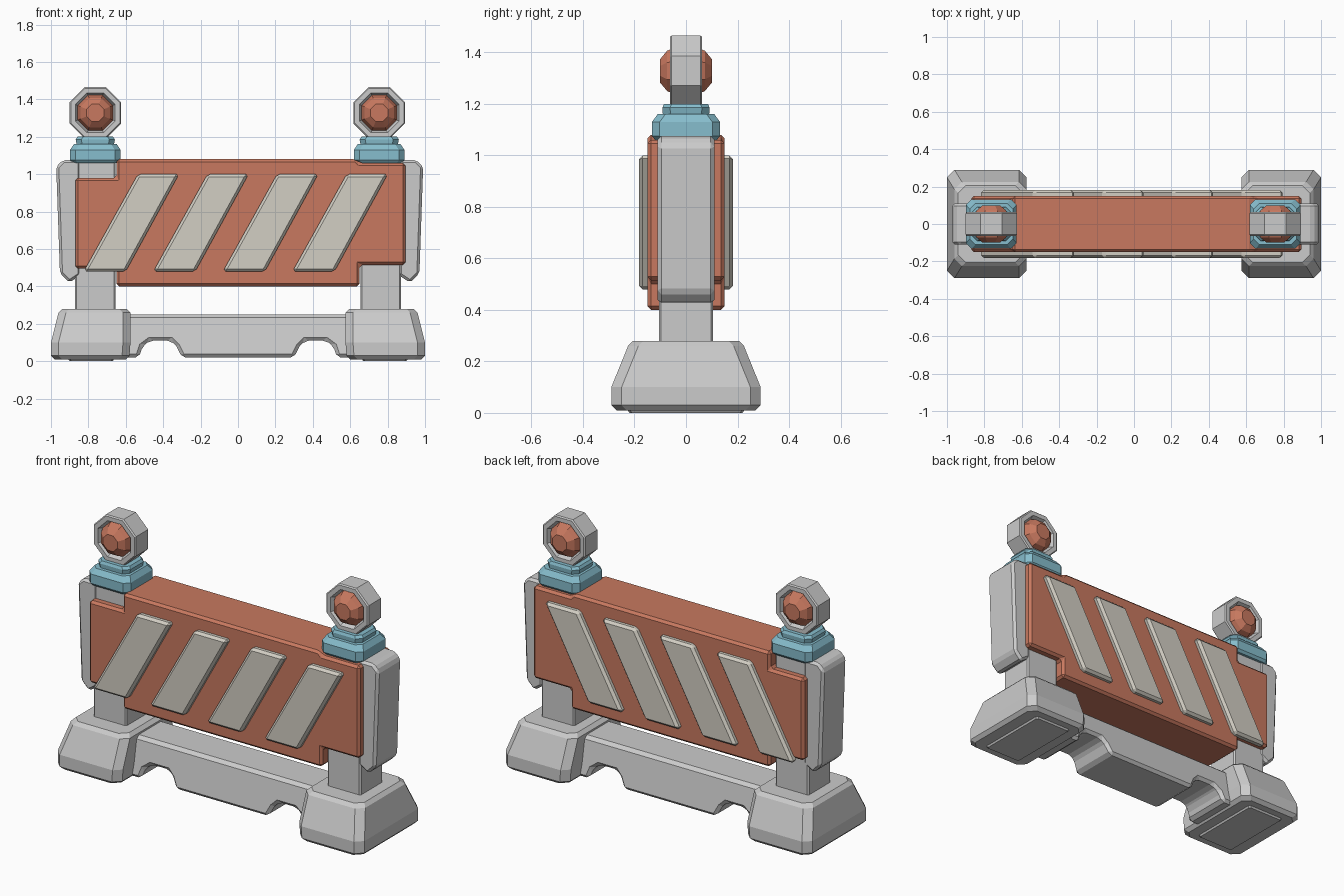
import bpy, bmesh, math

if "Cube" in bpy.data.objects:
    bpy.data.objects.remove(bpy.data.objects["Cube"])


def material(name, rgb):
    m = bpy.data.materials.new(name)
    m.diffuse_color = (*rgb, 1)
    m.use_nodes = True
    m.node_tree.nodes["Principled BSDF"].inputs["Base Color"].default_value = m.diffuse_color
    return m


ORANGE = material("orange", (0.58, 0.19, 0.115))
TEAL = material("teal", (0.24, 0.51, 0.61))
CREAM = material("cream", (0.65, 0.62, 0.55))


def finish(name, verts, faces, mat=None, bevel=0.0):
    mesh = bpy.data.meshes.new(name)
    mesh.from_pydata(verts, [], faces)
    bm = bmesh.new()
    bm.from_mesh(mesh)
    bmesh.ops.remove_doubles(bm, verts=bm.verts, dist=1e-5)
    bmesh.ops.recalc_face_normals(bm, faces=bm.faces)
    bm.to_mesh(mesh)
    bm.free()
    ob = bpy.data.objects.new(name, mesh)
    bpy.context.collection.objects.link(ob)
    if mat:
        mesh.materials.append(mat)
    if bevel:
        b = ob.modifiers.new("chamfer", "BEVEL")
        b.width, b.segments, b.limit_method = bevel, 1, "ANGLE"
    return ob


def skin(name, rings, mat=None, bevel=0.0):
    """Joins equal-sized rings of points and caps both ends."""
    n = len(rings[0])
    verts = [p for r in rings for p in r]
    faces = [(k * n + i, k * n + (i + 1) % n, (k + 1) * n + (i + 1) % n, (k + 1) * n + i)
             for k in range(len(rings) - 1) for i in range(n)]
    faces += [tuple(range(n)), tuple(range(len(verts) - n, len(verts)))]
    return finish(name, verts, faces, mat, bevel)


def prism(name, profile, y0, y1, mat=None, bevel=0.0, taper=lambda z: 1.0):
    """Extrudes an (x, z) profile along y."""
    return skin(name, [[(x, y * taper(z), z) for x, z in profile] for y in (y0, y1)], mat, bevel)


def stack(name, levels, c, mat=None):
    """Lofts corner-cut rectangles; levels are (x0, x1, half_y, z)."""
    def ring(x0, x1, h, z):
        return [(x0 + c, -h, z), (x1 - c, -h, z), (x1, c - h, z), (x1, h - c, z),
                (x1 - c, h, z), (x0 + c, h, z), (x0, h - c, z), (x0, c - h, z)]
    return skin(name, [ring(*sorted(l[:2]), *l[2:]) for l in levels], mat)


def lathe(name, profile, cx, cz, mat=None, closed=False):
    """Eight-sided spin of an (r, y) profile about the y axis."""
    rings = [[(cx + r * math.cos(a), y, cz + r * math.sin(a))
              for a in [math.pi / 8 + i * math.pi / 4 for i in range(8)]] for r, y in profile]
    if not closed:
        return skin(name, rings, mat)
    m = len(rings)
    verts = [p for r in rings for p in r]
    faces = [(k * 8 + i, k * 8 + (i + 1) % 8, (k + 1) % m * 8 + (i + 1) % 8, (k + 1) % m * 8 + i)
             for k in range(m) for i in range(8)]
    return finish(name, verts, faces, mat)


# Low cross beam with two notches underneath
half = [(0.30, 0.02), (0.33, 0.08), (0.36, 0.11), (0.47, 0.11), (0.51, 0.08), (0.53, 0.02), (0.62, 0.02), (0.62, 0.25)]
beam = half + [(-x, z) for x, z in reversed(half)]
prism("cross_beam", beam, -0.16, 0.16, None, 0.018, lambda z: 1 - 1.1 * max(0, z - 0.02))

# Main board, stepped at the corners
board = [(-0.65, 0.40), (0.65, 0.40), (0.65, 0.515), (0.895, 0.515), (0.895, 1.06), (0.65, 1.06),
         (0.63, 1.08), (-0.65, 1.08), (-0.65, 0.98), (-0.87, 0.98), (-0.87, 0.495), (-0.65, 0.495)]
prism("board", board, -0.15, 0.15, ORANGE, 0.018)

# Slanted stripes on both faces
for i in range(4):
    x = -0.825 + 0.372 * i
    stripe = [(x, 0.48), (x + 0.225, 0.48), (x + 0.51, 1.0), (x + 0.29, 1.0)]
    prism(f"front_stripe_{i + 1}", stripe, -0.182, -0.13, CREAM, 0.014)
    prism(f"back_stripe_{i + 1}", stripe, 0.13, 0.182, CREAM, 0.014)

# Parts repeated at each end
for side, s, lamp_x, shift in (("left", -1, -0.763, -0.018), ("right", 1, 0.755, 0.0)):
    # Foot block and its sole pad
    stack(side + "_foot", [(0.60 * s, 0.98 * s, 0.27, 0.01), (0.58 * s, 1.0 * s, 0.29, 0.03),
                           (0.575 * s, 1.0 * s, 0.29, 0.10), (0.575 * s, 0.96 * s, 0.225, 0.26),
                           (0.595 * s, 0.94 * s, 0.205, 0.28)], 0.04)
    stack(side + "_sole", [(0.67 * s, 0.90 * s, 0.22, 0.0), (0.66 * s, 0.91 * s, 0.23, 0.015)], 0.01)

    # Upright post
    stack(side + "_post", [(0.655 * s, 0.872 * s, 0.105, 0.25), (0.655 * s, 0.872 * s, 0.105, 1.08)], 0.008)

    # Outer end guard
    guard = [(0.86, 1.075), (0.955, 1.075), (0.99, 1.04), (0.97, 0.47), (0.92, 0.42), (0.86, 0.46)]
    prism(side + "_end_guard", [((x + shift) * s if s > 0 else -(x + shift), z) for x, z in guard],
          -0.11, 0.11, None, 0.014)

    # Stepped lamp mount
    def level(w, h, z):
        return (lamp_x - w, lamp_x + w, h, z)
    stack(side + "_lamp_mount", [level(0.125, 0.12, 1.06), level(0.135, 0.132, 1.075),
                                 level(0.135, 0.132, 1.13), level(0.115, 0.11, 1.16),
                                 level(0.10, 0.09, 1.16), level(0.105, 0.092, 1.185),
                                 level(0.095, 0.085, 1.2)], 0.03, TEAL)

    # Octagonal lamp housing and faceted lens
    lathe(side + "_lamp_housing", [(0.149, -0.056), (0.142, -0.063), (0.115, -0.063), (0.102, -0.035),
                                   (0.102, 0.035), (0.115, 0.063), (0.142, 0.063), (0.149, 0.056)],
          lamp_x, 1.328, None, True)
    lathe(side + "_lamp_lens", [(0.05, -0.1), (0.085, -0.073), (0.104, -0.03),
                                (0.104, 0.03), (0.085, 0.073), (0.05, 0.1)], lamp_x, 1.328, ORANGE)
